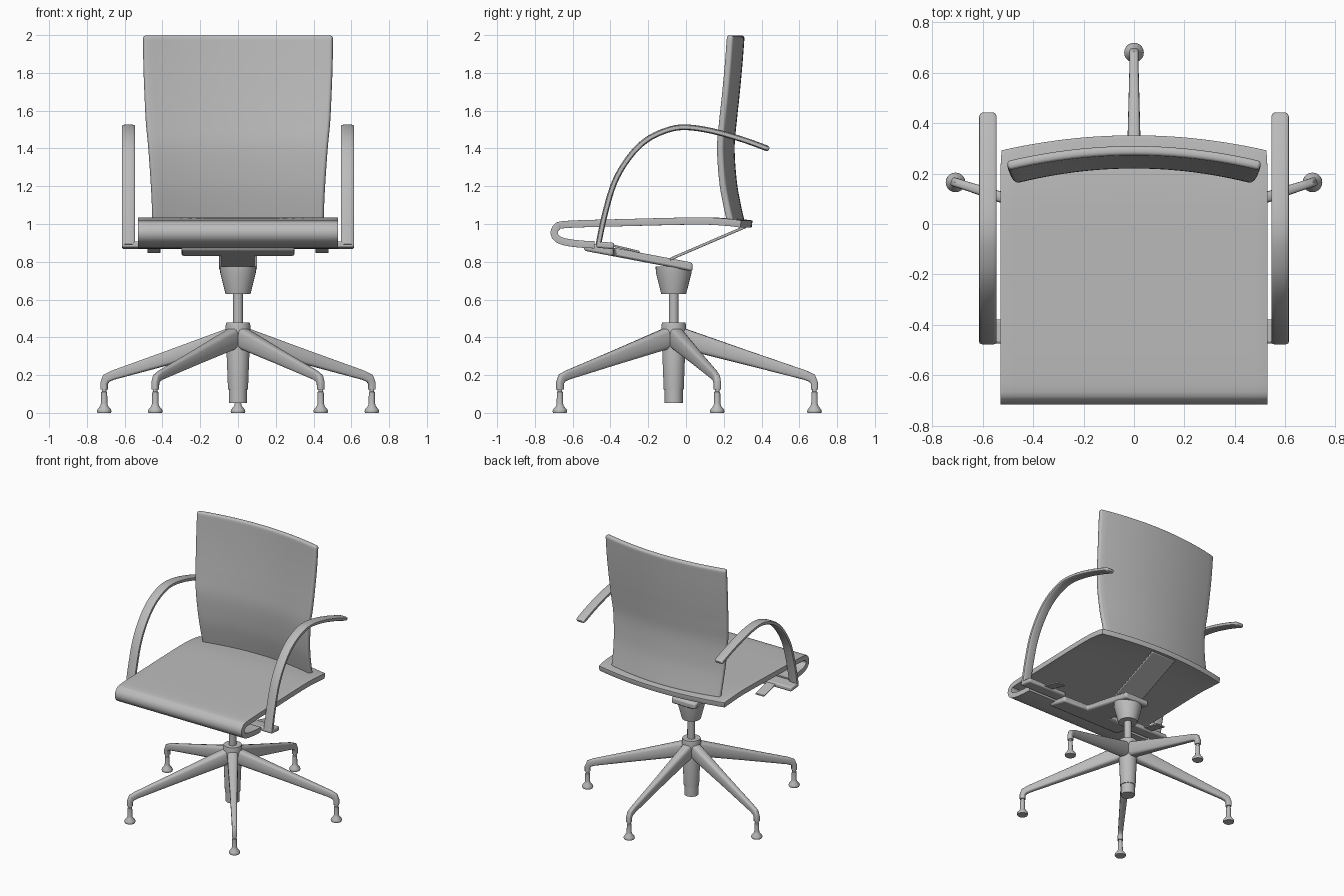
import bpy, bmesh, math
from mathutils import Vector, Matrix

cube = bpy.data.objects.get("Cube")
if cube:
    bpy.data.objects.remove(cube, do_unlink=True)

GREY = (0.5, 0.5, 0.5, 1.0)
mat = bpy.data.materials.new("plain grey")
mat.use_nodes = True
mat.diffuse_color = GREY
mat.node_tree.nodes["Principled BSDF"].inputs["Base Color"].default_value = GREY

AXIS_Y = -0.065   # y of the swivel column


def finish(name, bm, thickness=0, bevel=0, segments=3, matrix=None):
    """Turn a bmesh into a smooth-shaded object with optional modifiers."""
    bmesh.ops.recalc_face_normals(bm, faces=bm.faces)
    if matrix:
        bm.transform(matrix)
    me = bpy.data.meshes.new(name)
    bm.to_mesh(me)
    bm.free()
    me.materials.append(mat)
    ob = bpy.data.objects.new(name, me)
    bpy.context.scene.collection.objects.link(ob)
    if thickness:
        m = ob.modifiers.new("Thickness", 'SOLIDIFY')
        m.thickness = thickness
        m.offset = 0
    if bevel:
        m = ob.modifiers.new("Rounding", 'BEVEL')
        m.width = bevel
        m.segments = segments
        m.limit_method = 'ANGLE'
        m.angle_limit = math.radians(50)
    bpy.ops.object.select_all(action='DESELECT')
    ob.select_set(True)
    bpy.context.view_layer.objects.active = ob
    bpy.ops.object.shade_smooth_by_angle(angle=math.radians(40))
    return ob


def smooth_path(pts, steps):
    """Catmull-Rom interpolation through tuples of any length."""
    out = []
    for i in range(len(pts) - 1):
        p = [pts[max(i - 1, 0)], pts[i], pts[i + 1], pts[min(i + 2, len(pts) - 1)]]
        for k in range(steps):
            t = k / steps
            out.append(tuple(
                0.5 * (2 * b + (c - a) * t + (2 * a - 5 * b + 4 * c - d) * t * t
                       + (3 * b - a - 3 * c + d) * t ** 3)
                for a, b, c, d in zip(*p)))
    return out + [pts[-1]]


def sweep(name, pts, matrix, sides=16):
    """Loft rounded rectangles along (y, z, half width, half height) points."""
    bm = bmesh.new()
    rings = []
    for i, (y, z, w, h) in enumerate(pts):
        a, b = pts[max(i - 1, 0)], pts[min(i + 1, len(pts) - 1)]
        t = Vector((0, b[0] - a[0], b[1] - a[1])).normalized()
        n = Vector((0, -t.z, t.y))
        ring = []
        for k in range(sides):
            c, s = (f(2 * math.pi * k / sides) for f in (math.cos, math.sin))
            u = math.copysign(abs(c) ** 0.55, c) * w
            v = math.copysign(abs(s) ** 0.55, s) * h
            ring.append(bm.verts.new(Vector((u, y, z)) + n * v))
        rings.append(ring)
    for r, q in zip(rings, rings[1:]):
        for k in range(sides):
            j = (k + 1) % sides
            bm.faces.new((r[k], r[j], q[j], q[k]))
    bm.faces.new(rings[0])
    bm.faces.new(rings[-1])
    return finish(name, bm, matrix=matrix)


def lathe(name, profile, x=0, y=AXIS_Y, sides=32):
    """Revolve (radius, z) points around a vertical axis."""
    bm = bmesh.new()
    vs = [bm.verts.new((r, 0, z)) for r, z in profile]
    es = [bm.edges.new(e) for e in zip(vs, vs[1:])]
    bmesh.ops.spin(bm, geom=vs + es, cent=(0, 0, 0), axis=(0, 0, 1),
                   angle=2 * math.pi, steps=sides)
    bmesh.ops.remove_doubles(bm, verts=bm.verts, dist=1e-5)
    return finish(name, bm, matrix=Matrix.Translation((x, y, 0)))


def plate(name, outline, z0, slope, thick, bevel=0.006):
    """Flat plate from an xy outline; its underside is z0 + slope * y."""
    bm = bmesh.new()
    rows = [[bm.verts.new((x, y, z0 + slope * y + d)) for x, y in outline]
            for d in (0, thick)]
    n = len(outline)
    for row in rows:
        bm.faces.new(row)
    for k in range(n):
        j = (k + 1) % n
        bm.faces.new((rows[0][k], rows[0][j], rows[1][j], rows[1][k]))
    return finish(name, bm, bevel=bevel, segments=2)


def sheet(name, rows, thickness, bevel, columns=20):
    """Curved panel: each row gives (y, z, half width, bow of the y line)."""
    bm = bmesh.new()
    grid = []
    for y, z, w, bow in rows:
        us = [2 * k / columns - 1 for k in range(columns + 1)]
        grid.append([bm.verts.new((u * w, y - bow * u * u, z)) for u in us])
    for r, q in zip(grid, grid[1:]):
        for k in range(columns):
            bm.faces.new((r[k], r[k + 1], q[k + 1], q[k]))
    return finish(name, bm, thickness, bevel)


def rect(x0, x1, y0, y1):
    return [(x0, y0), (x1, y0), (x1, y1), (x0, y1)]


# Seat: folded sheet with a rolled front lip and a bowed rear edge
W = 0.53
seat_path = [(-0.484, 0.89, W, 0), (-0.56, 0.894, W, 0), (-0.64, 0.905, W, 0),
             (-0.682, 0.923, W, 0), (-0.698, 0.952, W, 0), (-0.684, 0.983, W, 0),
             (-0.63, 0.998, W, 0), (-0.3, 1.008, W, 0), (0.07, 1.016, W, 0.015),
             (0.25, 1.01, W, 0.045), (0.35, 1.0, 0.525, 0.06)]
sheet("seat", smooth_path(seat_path, 4), 0.038, 0.014)

# Backrest: bowed panel, waisted in profile and wider at the top
back_path = [(0.292, 1.01, 0.453, 0.06), (0.268, 1.12, 0.456, 0.06),
             (0.25, 1.23, 0.462, 0.06), (0.239, 1.4, 0.474, 0.06),
             (0.25, 1.54, 0.487, 0.06), (0.265, 1.68, 0.494, 0.06),
             (0.28, 1.84, 0.5, 0.06), (0.292, 1.998, 0.502, 0.06)]
sheet("backrest", smooth_path(back_path, 4), 0.037, 0.014)

# Armrests with their brackets and tongues under the seat
arm_path = [(-0.464, 0.89), (-0.43, 1.05), (-0.378, 1.222), (-0.30, 1.354),
            (-0.21, 1.444), (-0.10, 1.497), (0, 1.512), (0.14, 1.492),
            (0.30, 1.447), (0.425, 1.402)]
arm = [(y, z, 0.035, 0.015) for y, z in smooth_path(arm_path, 5)]
arm += [(0.436, 1.398, 0.031, 0.012), (0.44, 1.3965, 0.025, 0.008)]
for side, s in (("left", 1), ("right", -1)):
    sweep(side + "_armrest", arm, Matrix.Translation((s * 0.58, 0, 0)))
    plate(side + "_arm_bracket", rect(s * 0.29, s * 0.615, -0.475, -0.38),
          0.832, -0.09, 0.034, 0.01)
    plate(side + "_arm_tongue", rect(s * 0.41, s * 0.48, -0.42, -0.245),
          0.787, -0.24, 0.012, 0.003)

# Tilt mechanism: T-shaped sloping beam and the strut to the seat back
tee = [(-0.3, -0.54), (0.3, -0.54), (0.3, -0.385), (0.1, -0.375),
       (0.1, 0.035), (-0.1, 0.035), (-0.1, -0.375), (-0.3, -0.385)]
plate("tilt_beam", tee, 0.756, -0.19, 0.046, 0.012)
plate("rear_strut", rect(-0.1, 0.1, -0.085, 0.32), 0.842, 0.43, 0.016, 0.004)

# Central column
lathe("swivel_housing", [(0, 0.63), (0.066, 0.63), (0.094, 0.74), (0.096, 0.775), (0, 0.775)])
lathe("gas_lift_rod", [(0, 0.46), (0.026, 0.46), (0.026, 0.64), (0, 0.64)])
lathe("base_hub", [(0, 0.125), (0.053, 0.125), (0.066, 0.46), (0.062, 0.478), (0, 0.478)])
lathe("column_foot", [(0, 0.052), (0.048, 0.052), (0.048, 0.135), (0, 0.135)])

# Five spokes, each with a glide foot
RADIUS = 0.745
spoke = [(0.02, 0.402, 0.038, 0.056), (0.085, 0.382, 0.037, 0.053),
         (0.39, 0.291, 0.026, 0.038), (0.695, 0.2, 0.018, 0.025),
         (0.732, 0.184, 0.018, 0.024), (0.745, 0.158, 0.018, 0.019),
         (0.745, 0.125, 0.018, 0.018)]
glide = [(0, 0), (0.036, 0), (0.039, 0.008), (0.036, 0.018), (0.021, 0.036),
         (0.017, 0.05), (0.016, 0.11), (0.012, 0.113), (0.012, 0.13), (0, 0.13)]
for i in range(5):
    turn = math.radians(72 * i)
    place = Matrix.Translation((0, AXIS_Y, 0)) @ Matrix.Rotation(turn, 4, 'Z')
    sweep(f"spoke_{i + 1}", spoke, place)
    foot = place @ Vector((0, RADIUS, 0))
    lathe(f"glide_foot_{i + 1}", glide, foot.x, foot.y, 20)
